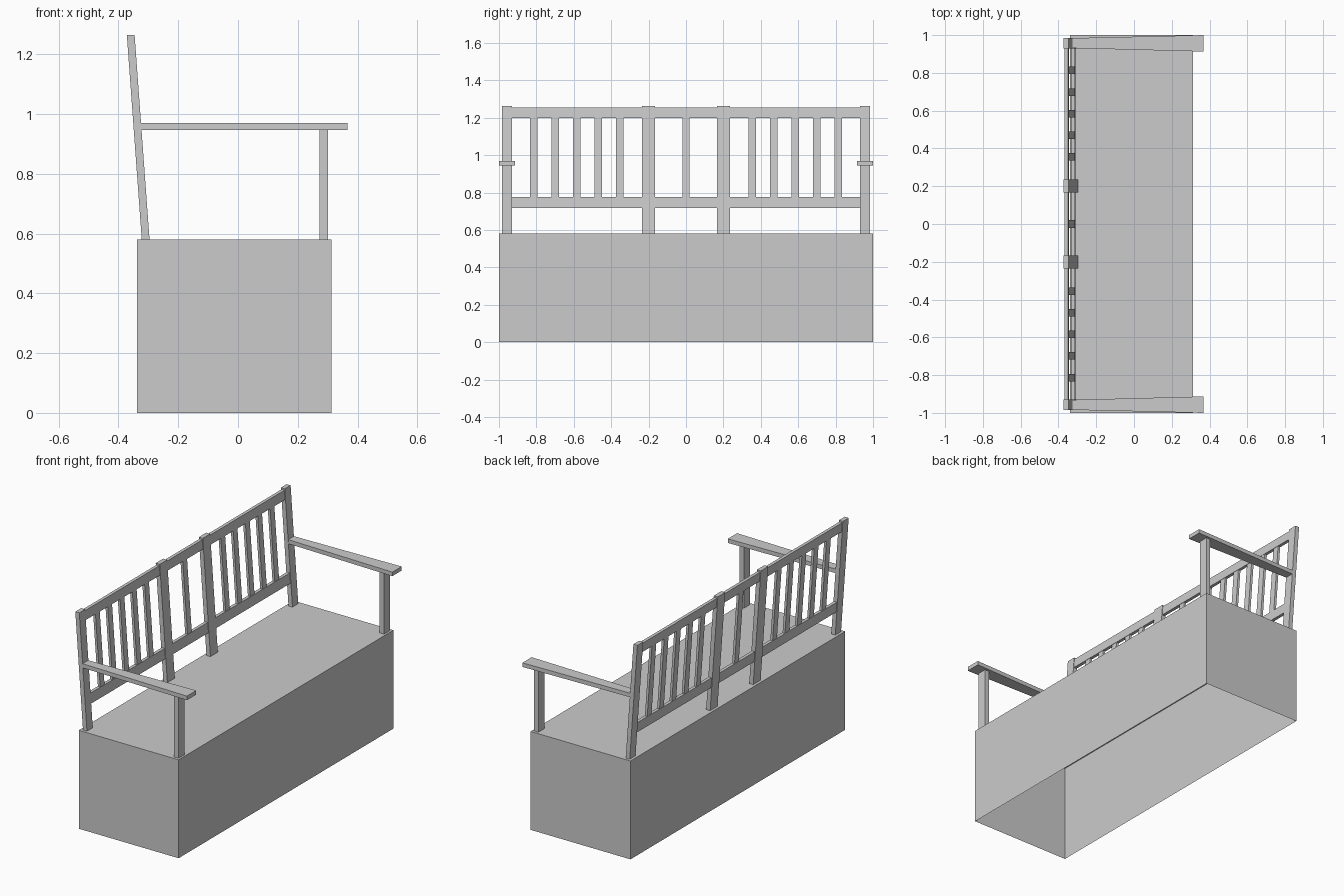
import bpy, bmesh

cube = bpy.data.objects.get("Cube")
if cube:
    bpy.data.objects.remove(cube, do_unlink=True)

grey = bpy.data.materials.new("light_grey")
grey.use_nodes = True
colour = (0.6, 0.6, 0.6, 1)
grey.diffuse_color = colour
grey.node_tree.nodes["Principled BSDF"].inputs["Base Color"].default_value = colour

SEAT = 0.58      # seat height
LEAN = -0.073    # backward shift of the backrest per unit of height


def block(name, x, y, z, lean=False, open_bottom=False, back_y=None):
    """Box from ranges; may lean back, lose its bottom, or have another y range at the back."""
    bm = bmesh.new()
    bmesh.ops.create_cube(bm, size=1)
    for v in bm.verts:
        i, j, k = (int(c > 0) for c in v.co)
        ys = back_y if back_y and i == 0 else y
        v.co = (x[i], ys[j], z[k])
        if lean:
            v.co.x += LEAN * (v.co.z - SEAT)
    bmesh.ops.recalc_face_normals(bm, faces=bm.faces)
    if open_bottom:
        bottom = [f for f in bm.faces if f.normal.z < -0.9]
        bmesh.ops.delete(bm, geom=bottom, context='FACES')
    mesh = bpy.data.meshes.new(name)
    bm.to_mesh(mesh)
    bm.free()
    mesh.materials.append(grey)
    obj = bpy.data.objects.new(name, mesh)
    bpy.context.collection.objects.link(obj)


def span(side, inner, outer):
    return tuple(sorted((side * inner, side * outer)))


# Chest under the seat, open at the bottom
block("seat_chest", (-0.338, 0.313), (-1, 1), (0, SEAT), open_bottom=True)

# Backrest rails
RAIL_X = (-0.318, -0.299)
block("top_rail", RAIL_X, (-0.935, 0.935), (1.2, 1.255), lean=True)
block("lower_rail", RAIL_X, (-0.935, 0.935), (0.717, 0.777), lean=True)

# Posts, armrests and slats on both sides
SLAT_X = (-0.316, -0.301)
POST_X = (-0.322, -0.296)
for side, label in ((1, "rear"), (-1, "front")):
    block(label + "_end_post", POST_X, span(side, 0.93, 0.984), (SEAT, 1.264), lean=True)
    block(label + "_middle_post", POST_X, span(side, 0.166, 0.235), (SEAT, 1.264), lean=True)
    block(label + "_arm_post", (0.273, 0.301), span(side, 0.93, 0.984), (SEAT, 0.946))
    block(label + "_armrest", (-0.325, 0.367), span(side, 0.913, 1.0), (0.946, 0.97),
          back_y=span(side, 0.931, 0.984))
    for n in range(5):
        y = 0.355 + n * 0.1145
        block(f"{label}_slat_{n + 1}", SLAT_X, span(side, y - 0.02, y + 0.02),
              (0.775, 1.202), lean=True)
block("centre_slat", SLAT_X, (-0.02, 0.02), (0.775, 1.202), lean=True)
